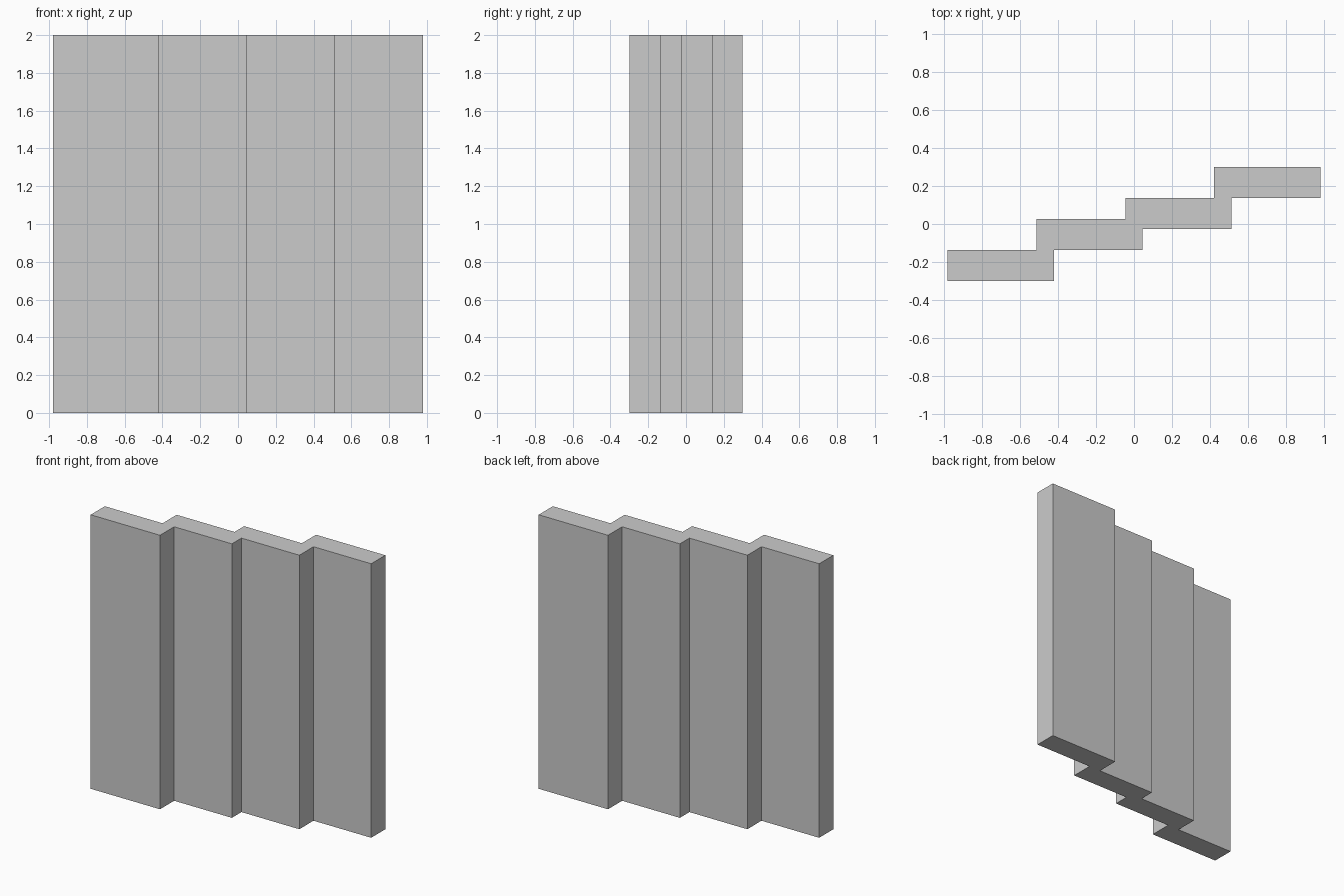
import bpy

if "Cube" in bpy.data.objects:
    bpy.data.objects.remove(bpy.data.objects["Cube"])

WIDTH, THICK, HEIGHT = 0.56, 0.163, 2.0


def panel(name, x, y):
    """Upright rectangular panel standing on the ground."""
    bpy.ops.mesh.primitive_cube_add(size=1, location=(x, y, HEIGHT / 2))
    obj = bpy.context.object
    obj.name = name
    obj.scale = (WIDTH, THICK, HEIGHT)
    bpy.ops.object.transform_apply(location=False, rotation=False, scale=True)
    return obj


# Staggered sliding panels, overlapping sideways and stepping back to the right
for side, sign in (("left", -1), ("right", 1)):
    panel(f"{side}_outer_panel", sign * 0.70, sign * 0.218)
    panel(f"{side}_inner_panel", sign * 0.234, sign * 0.055)
